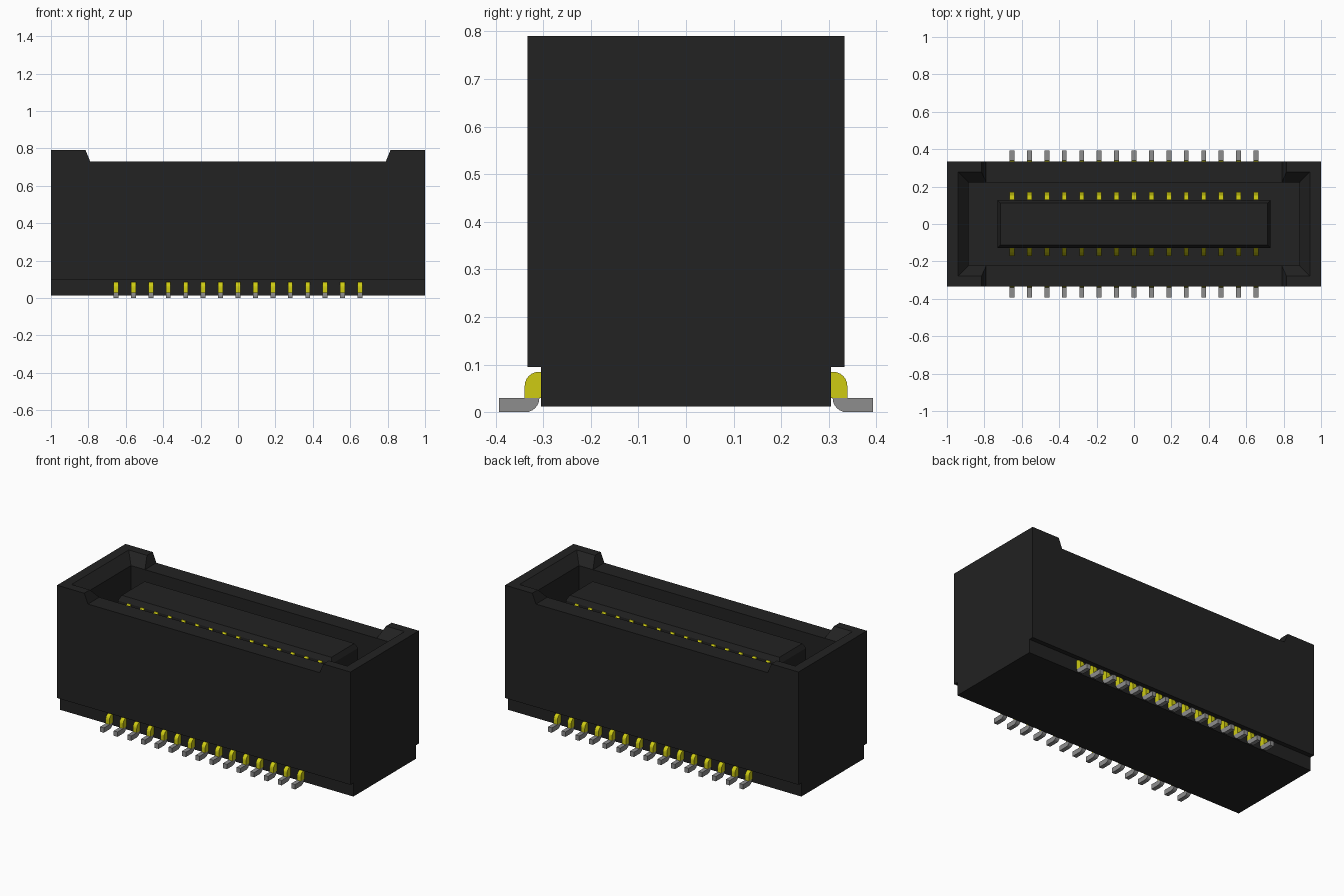
import bpy, bmesh, math

cube = bpy.data.objects.get("Cube")
if cube:
    bpy.data.objects.remove(cube, do_unlink=True)


def material(name, rgb):
    m = bpy.data.materials.new(name)
    m.use_nodes = True
    m.diffuse_color = (*rgb, 1)
    bsdf = next(n for n in m.node_tree.nodes if n.type == "BSDF_PRINCIPLED")
    bsdf.inputs["Base Color"].default_value = (*rgb, 1)
    return m


black = material("black plastic", (0.016, 0.016, 0.016))
gold = material("yellow gold", (0.62, 0.6, 0.006))
tin = material("grey tin", (0.27, 0.27, 0.27))


def finish(bm, name, mat):
    bmesh.ops.recalc_face_normals(bm, faces=bm.faces)
    mesh = bpy.data.meshes.new(name)
    bm.to_mesh(mesh)
    bm.free()
    mesh.materials.append(mat)
    ob = bpy.data.objects.new(name, mesh)
    bpy.context.collection.objects.link(ob)
    return ob


def skin(bm, rings):
    """Close a solid through rings of equal point count."""
    loops = [[bm.verts.new(p) for p in ring] for ring in rings]
    n = len(loops[0])
    bm.faces.new(loops[0])
    bm.faces.new(loops[-1])
    for a, b in zip(loops, loops[1:]):
        for i in range(n):
            j = (i + 1) % n
            bm.faces.new((a[i], a[j], b[j], b[i]))


def stacked(name, sections):
    """Stack of centred rectangles: (half x, half y, z)."""
    bm = bmesh.new()
    skin(bm, [[(-x, -y, z), (x, -y, z), (x, y, z), (-x, y, z)]
              for x, y, z in sections])
    return finish(bm, name, black)


def cut(ob, cutter):
    mod = ob.modifiers.new("cut", "BOOLEAN")
    mod.operation = "DIFFERENCE"
    mod.solver = "EXACT"
    mod.object = cutter
    bpy.context.view_layer.objects.active = ob
    bpy.ops.object.modifier_apply(modifier=mod.name)
    bpy.data.objects.remove(cutter, do_unlink=True)


def arc(cy, cz, r, start, end, steps=6):
    angles = [math.radians(start + (end - start) * i / steps) for i in range(steps + 1)]
    return [(cy + r * math.cos(a), cz + r * math.sin(a)) for a in angles]


# Housing: stepped cross-section run along the length
half = [(0.305, 0.012), (0.305, 0.095), (0.333, 0.095), (0.333, 0.79)]
outline = half + [(-y, z) for y, z in reversed(half)]
bm = bmesh.new()
skin(bm, [[(x, y, z) for y, z in outline] for x in (-1, 1)])
housing = finish(bm, "housing", black)

# Lowered long walls with sloped ends
notch = [(-0.79, 0.73), (0.79, 0.73), (0.84, 0.85), (-0.84, 0.85)]
bm = bmesh.new()
skin(bm, [[(x, y, z) for x, z in notch] for y in (-0.5, 0.5)])
cut(housing, finish(bm, "notch_cutter", black))

# Cavity with a flared lead-in
cut(housing, stacked("cavity_cutter", [(0.885, 0.222, 0.2), (0.885, 0.222, 0.73),
                                       (0.995, 0.334, 0.85)]))

# Central tongue with chamfered top
stacked("tongue", [(0.73, 0.128, 0.19), (0.73, 0.128, 0.69), (0.715, 0.112, 0.72)])


# Pins: each profile repeated along both sides
def pin_rows(name, profile, mat, count=15, pitch=0.0932, width=0.026):
    bm = bmesh.new()
    for side in (-1, 1):
        for i in range(count):
            mid = (i - (count - 1) / 2) * pitch
            skin(bm, [[(mid + d * width / 2, side * y, z) for y, z in profile]
                      for d in (-1, 1)])
    return finish(bm, name, mat)


pin_rows("contacts", [(0.12, 0.19), (0.12, 0.69), (0.132, 0.69), (0.152, 0.665),
                      (0.171, 0.58), (0.171, 0.19)], gold)
pin_rows("pin_shoulders", [(0.29, 0.03), (0.29, 0.085)]
         + arc(0.309, 0.055, 0.03, 90, 0) + [(0.339, 0.03)], gold)
pin_rows("solder_feet", arc(0.338, 0.03, 0.03, 180, 270)
         + [(0.393, 0), (0.393, 0.03)], tin)
